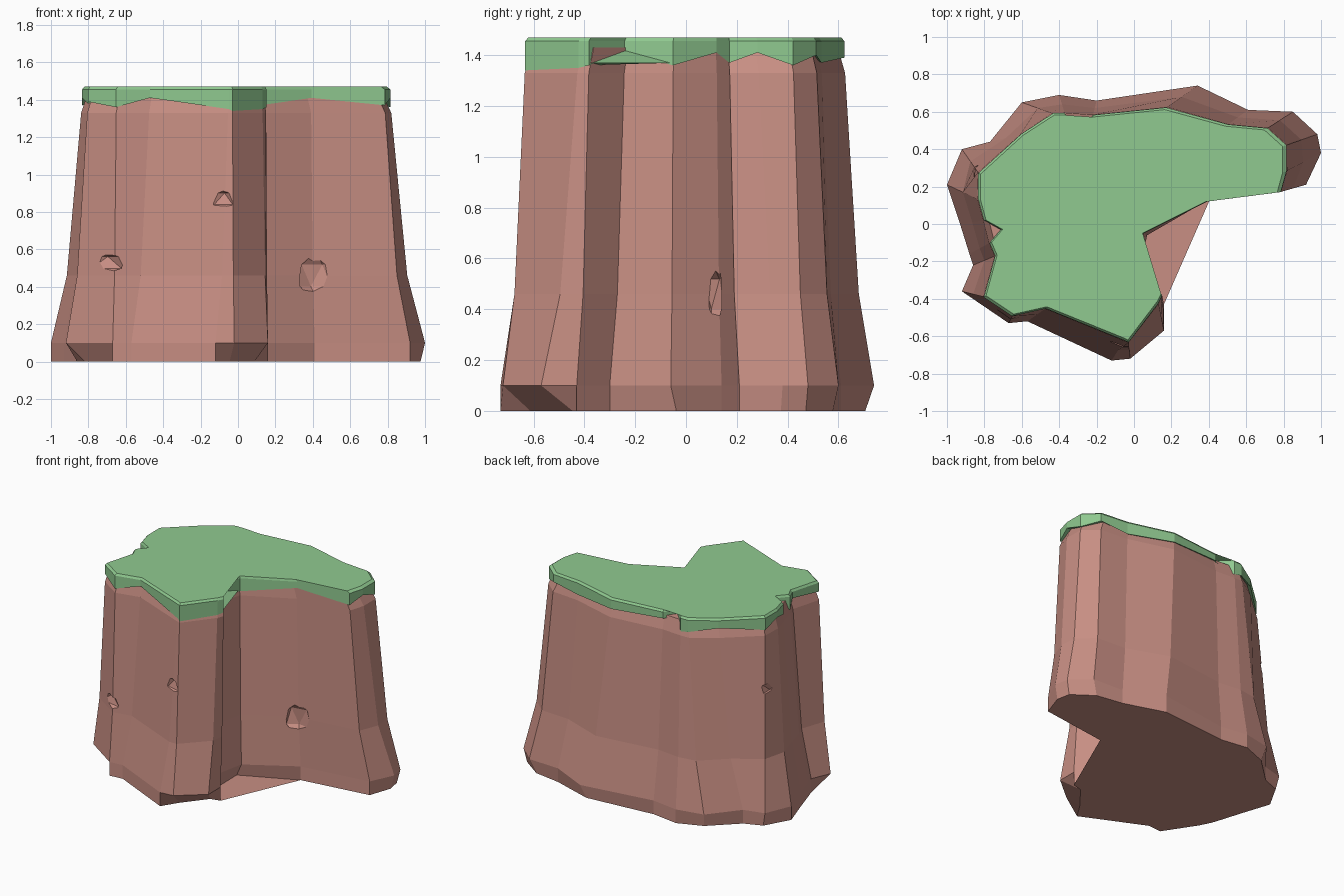
import bpy
import bmesh
from mathutils import Matrix, Vector

if "Cube" in bpy.data.objects:
    bpy.data.objects.remove(bpy.data.objects["Cube"], do_unlink=True)

CENTRE = Vector((-0.2, 0.05))
TOP = 1.47


def make_material(name, colour):
    mat = bpy.data.materials.new(name)
    mat.use_nodes = True
    mat.diffuse_color = colour
    mat.node_tree.nodes["Principled BSDF"].inputs["Base Color"].default_value = colour
    return mat


def scaled(point, factor):
    """Pull a plan point towards the middle of the plateau."""
    return CENTRE + (Vector(point[:2]) - CENTRE) * factor


def finish(name, bm, mat=None):
    bmesh.ops.recalc_face_normals(bm, faces=bm.faces)
    mesh = bpy.data.meshes.new(name)
    bm.to_mesh(mesh)
    bm.free()
    obj = bpy.data.objects.new(name, mesh)
    bpy.context.scene.collection.objects.link(obj)
    if mat:
        mesh.materials.append(mat)
    return obj


def loft(name, rings, mat):
    """Skin a stack of closed rings and cap both ends."""
    bm = bmesh.new()
    rows = [[bm.verts.new(p) for p in ring] for ring in rings]
    for low, high in zip(rows, rows[1:]):
        for i in range(len(low)):
            j = (i + 1) % len(low)
            bm.faces.new((low[i], low[j], high[j], high[i]))
    caps = [bm.faces.new(rows[0]), bm.faces.new(rows[-1])]
    bmesh.ops.triangulate(bm, faces=caps)
    return finish(name, bm, mat)


# Plateau rim, counter-clockwise: x, y and height of the turf's lower edge
rim = [
    (-.47, -.45, 1.41), (-.05, -.62, 1.35), (-.03, -.63, 1.34), (.13, -.42, 1.35),
    (.15, -.38, 1.36), (0, -.24, 1.41), (.05, -.05, 1.36), (.39, .12, 1.41),
    (.78, .17, 1.37), (.81, .28, 1.41), (.81, .42, 1.36), (.71, .51, 1.4),
    (.5, .53, 1.37), (.17, .62, 1.39), (-.22, .58, 1.41), (-.37, .59, 1.36),
    (-.43, .59, 1.37), (-.6, .48, 1.4), (-.83, .27, 1.37), (-.83, .13, 1.41),
    (-.8, .02, 1.38), (-.77, -.1, 1.36), (-.74, -.17, 1.41), (-.8, -.39, 1.39),
    (-.65, -.49, 1.36),
]
# Matching foot of the cliff: x, y and how far the bottom edge is chipped in
foot = [
    (-.57, -.52, 1), (-.12, -.73, 1), (-.02, -.72, .86), (.16, -.57, .8),
    (.16, -.43, 1), (.02, -.3, 1), (.07, -.06, .8), (.41, .14, 1),
    (.92, .21, 1), (1, .38, .98), (.98, .48, .98), (.85, .6, .96),
    (.61, .61, 1), (.34, .74, .95), (-.2, .66, 1), (-.4, .69, 1),
    (-.6, .65, .95), (-.77, .44, 1), (-.92, .4, .97), (-1, .21, 1),
    (-.93, 0, 1), (-.88, -.16, 1), (-.86, -.22, 1), (-.92, -.36, .86),
    (-.67, -.53, 1),
]


def cliff_ring(blend, height):
    return [(*Vector(f[:2]).lerp(Vector(r[:2]), blend), height)
            for f, r in zip(foot, rim)]


rock = make_material("pink rock", (0.58, 0.275, 0.23, 1))
turf = make_material("green turf", (0.28, 0.59, 0.28, 1))

# Cliff body, flaring towards the foot
rings = [
    [(*scaled(f, f[2]), 0) for f in foot],
    cliff_ring(0, 0.1),
    cliff_ring(0.5, 0.46),
    cliff_ring(0.95, 1.33),
    [(*scaled(r, 0.96), 1.43) for r in rim],
]
cliff = loft("cliff", rings, rock)

# Chips broken out of the cliff: centre and half sizes
chips = [
    ((-.1, -.7, .87), (.1, .09, .07)),
    ((-.74, -.54, .53), (.16, .1, .07)),
    ((.42, .1, .46), (.11, .06, .13)),
    ((.88, .53, 1.03), (.08, .09, .09)),
    ((-.91, .3, .95), (.09, .12, .06)),
]
bm = bmesh.new()
for place, size in chips:
    bmesh.ops.create_icosphere(
        bm, subdivisions=1, radius=1,
        matrix=Matrix.LocRotScale(Vector(place), None, Vector(size)))
cutter = finish("chip_cutter", bm)
cutter.hide_render = True
cut = cliff.modifiers.new("chips", "BOOLEAN")
cut.operation = "DIFFERENCE"
cut.solver = "EXACT"
cut.object = cutter
graph = bpy.context.evaluated_depsgraph_get()
carved = bpy.data.meshes.new_from_object(cliff.evaluated_get(graph))
cliff.modifiers.clear()
cliff.data = carved
bpy.data.objects.remove(cutter, do_unlink=True)

# Turf cap with two small notches, a wavy lower edge and a bevelled top
edge = list(rim)
edge.insert(21, (-.71, -.03, 1.4))
edge.insert(15, (-.28, .5, 1.4))
loft("turf_cap", [
    [(*scaled(p, 0.97), p[2] + 0.01) for p in edge],
    [(*scaled(p, 1.005), p[2]) for p in edge],
    [(*scaled(p, 1.005), TOP - 0.015) for p in edge],
    [(*scaled(p, 0.985), TOP) for p in edge],
], turf)
